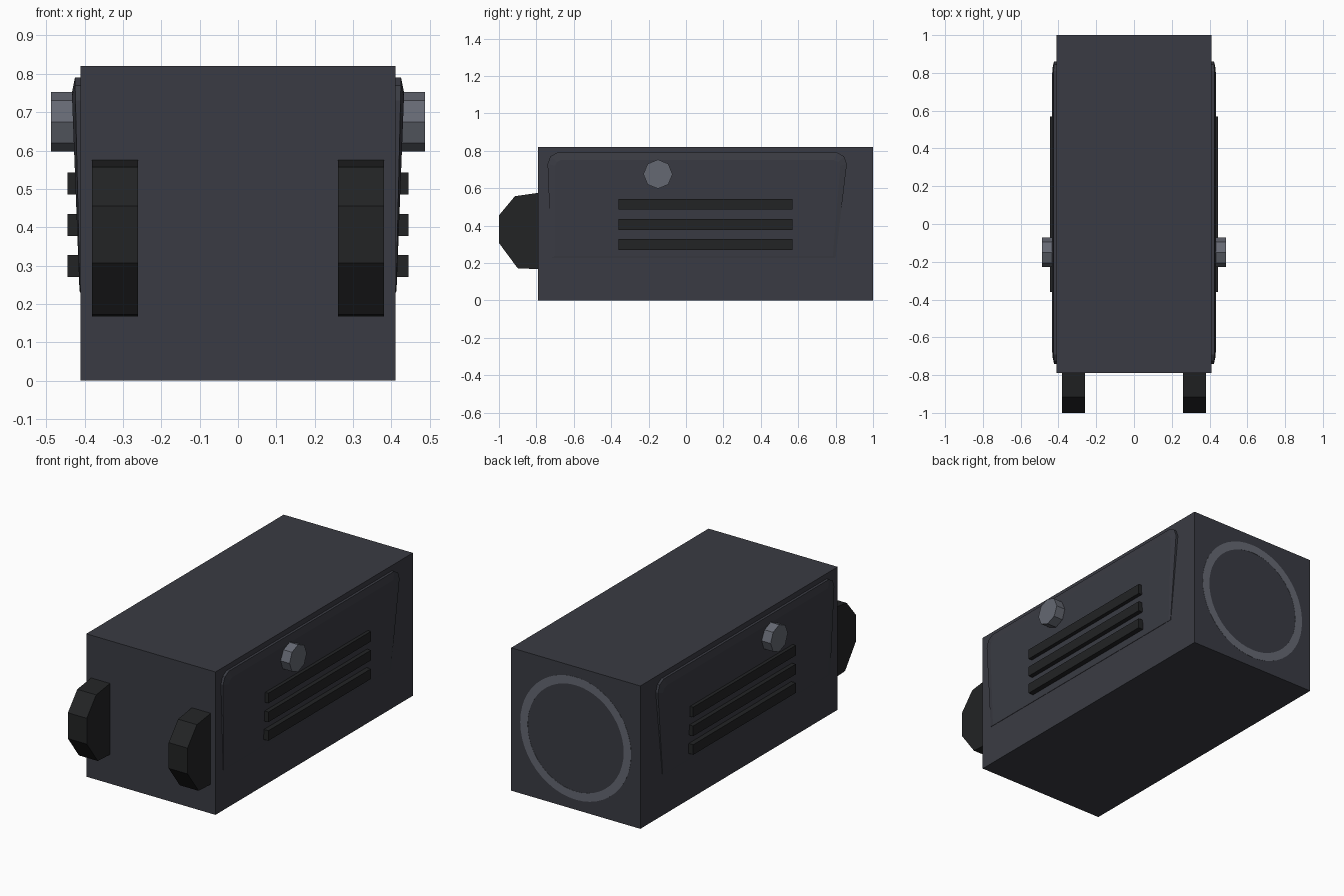
import bpy, bmesh, math

if "Cube" in bpy.data.objects:
    bpy.data.objects.remove(bpy.data.objects["Cube"])


def material(name, rgb):
    m = bpy.data.materials.new(name)
    m.diffuse_color = (*rgb, 1)
    m.use_nodes = True
    m.node_tree.nodes["Principled BSDF"].inputs["Base Color"].default_value = m.diffuse_color
    return m


body_mat = material("charcoal", (0.042, 0.044, 0.056))
dark_mat = material("black_trim", (0.016, 0.017, 0.018))
knob_mat = material("grey_metal", (0.13, 0.14, 0.17))


def loft(name, rings, mat):
    """Solid through matching closed rings of points, capped at both ends."""
    bm = bmesh.new()
    vs = [[bm.verts.new(p) for p in r] for r in rings]
    n = len(rings[0])
    for a, b in zip(vs, vs[1:]):
        for i in range(n):
            j = (i + 1) % n
            bm.faces.new((a[i], a[j], b[j], b[i]))
    bm.faces.new(vs[0])
    bm.faces.new(vs[-1])
    bmesh.ops.recalc_face_normals(bm, faces=bm.faces)
    me = bpy.data.meshes.new(name)
    bm.to_mesh(me)
    bm.free()
    ob = bpy.data.objects.new(name, me)
    bpy.context.collection.objects.link(ob)
    me.materials.append(mat)
    return ob


def side_extrude(name, profile, x0, x1, mat):
    return loft(name, [[(x, y, z) for y, z in profile] for x in (x0, x1)], mat)


def rect(y0, y1, z0, z1):
    return [(y0, z0), (y1, z0), (y1, z1), (y0, z1)]


# Main box
side_extrude("body", rect(-0.79, 1.0, 0, 0.82), -0.41, 0.41, body_mat)

# Outlines of the bulging side panel: where it leaves the wall, and its raised face
base = [(-0.72, 0.23), (0.80, 0.23), (0.86, 0.73), (0.845, 0.77), (0.81, 0.79),
        (-0.69, 0.79), (-0.725, 0.77), (-0.74, 0.73)]
face = [(-0.70, 0.235), (0.785, 0.235), (0.825, 0.72), (0.815, 0.74), (0.79, 0.75),
        (-0.67, 0.75), (-0.69, 0.74), (-0.70, 0.72)]
# Octagonal-sided front bumper profile
bumper = [(-0.79, 0.575), (-0.915, 0.557), (-1.0, 0.455), (-1.0, 0.307),
          (-0.90, 0.172), (-0.79, 0.167)]
knob = [(-0.15 + 0.078 * math.sin(k * math.pi / 4), 0.675 + 0.078 * math.cos(k * math.pi / 4))
        for k in range(8)]

for side, s in (("right", 1), ("left", -1)):
    # Side panel, thinning toward its lower edge
    rings = [[(s * 0.40, y, z) for y, z in base],
             [(s * (0.412 + 0.013 * (z - 0.23) / 0.56), y, z) for y, z in base],
             [(s * (0.413 + 0.020 * (z - 0.23) / 0.52), y, z) for y, z in face]]
    loft(side + "_panel", rings, body_mat)
    # Vent slats
    for i, z in enumerate((0.299, 0.406, 0.514)):
        side_extrude(f"{side}_vent_slat_{i + 1}", rect(-0.36, 0.57, z - 0.029, z + 0.029),
                     s * 0.405, s * 0.445, dark_mat)
    # Knob and front bumper
    side_extrude(side + "_knob", knob, s * 0.41, s * 0.487, knob_mat)
    side_extrude(side + "_front_bumper", bumper, s * 0.26, s * 0.38, dark_mat)

# Thin flush ring on the back face
bm = bmesh.new()
n = 48
loops = []
for r, y in ((0.305, 0.99), (0.305, 1.001), (0.352, 1.001), (0.352, 0.99)):
    loops.append([bm.verts.new((r * math.cos(2 * math.pi * k / n), y,
                                0.41 + r * math.sin(2 * math.pi * k / n))) for k in range(n)])
for a, b in zip(loops, loops[1:] + loops[:1]):
    for k in range(n):
        j = (k + 1) % n
        bm.faces.new((a[k], a[j], b[j], b[k]))
bmesh.ops.recalc_face_normals(bm, faces=bm.faces)
me = bpy.data.meshes.new("back_ring")
bm.to_mesh(me)
bm.free()
me.materials.append(knob_mat)
bpy.context.collection.objects.link(bpy.data.objects.new("back_ring", me))
